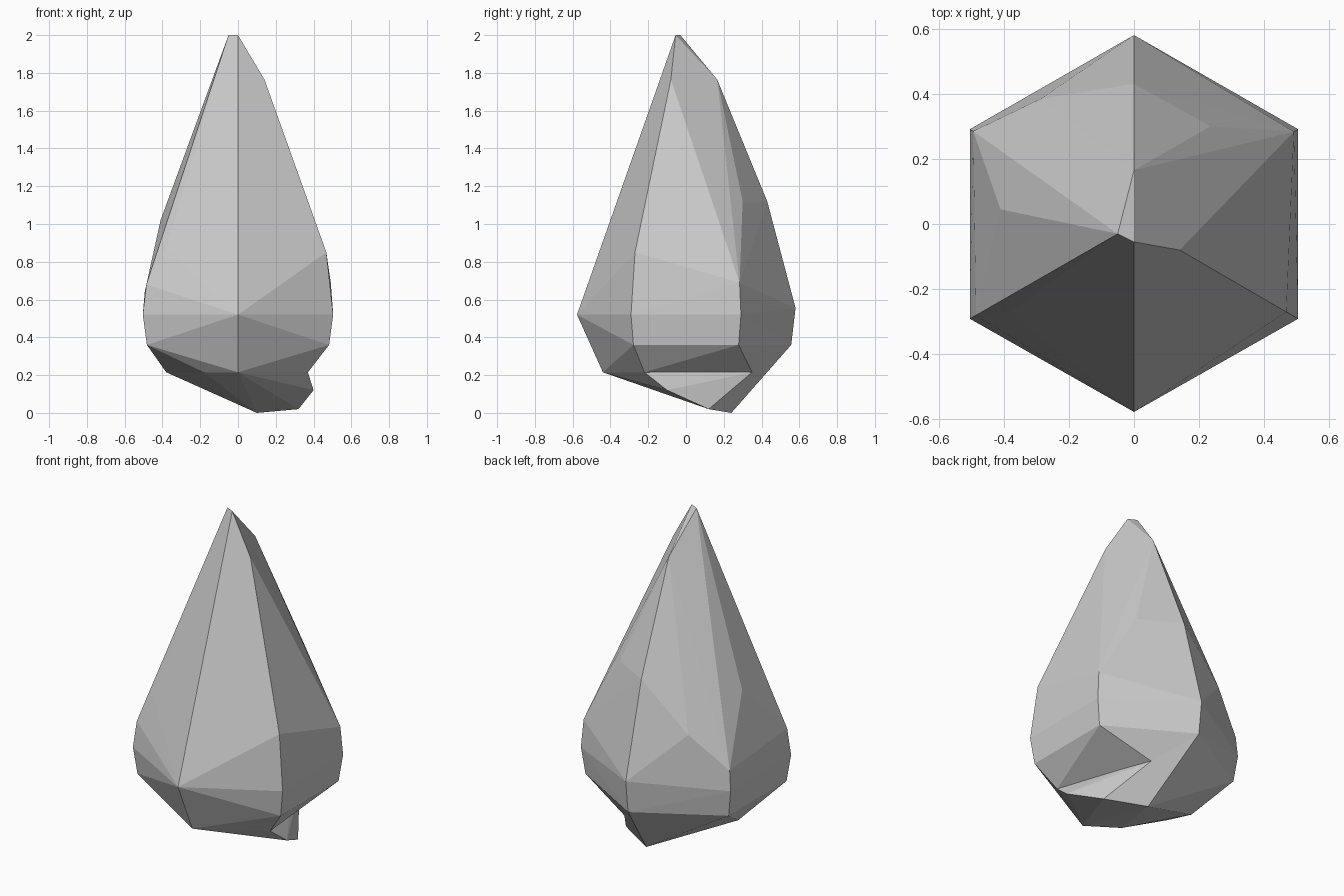
import bpy, bmesh
from math import sin, cos, radians

if "Cube" in bpy.data.objects:
    bpy.data.objects.remove(bpy.data.objects["Cube"])

# Six corner directions of the crystal's hexagonal section
ANGLE = {"F": -90, "FR": -30, "BR": 30, "B": 90, "BL": 150, "FL": 210}


def corner(name, r, z):
    a = radians(ANGLE[name])
    return (r * cos(a), r * sin(a), z)


def faceted(name, points):
    """Closed flat-shaded stone wrapped around its corner points."""
    bm = bmesh.new()
    for p in points:
        bm.verts.new(p)
    res = bmesh.ops.convex_hull(bm, input=bm.verts[:])
    loose = {g for k in ("geom_interior", "geom_unused") for g in res[k]
             if isinstance(g, bmesh.types.BMVert)}
    bmesh.ops.delete(bm, geom=list(loose), context='VERTS')
    bmesh.ops.dissolve_limit(bm, angle_limit=radians(1),
                             verts=bm.verts[:], edges=bm.edges[:])
    bmesh.ops.recalc_face_normals(bm, faces=bm.faces[:])
    mesh = bpy.data.meshes.new(name)
    bm.to_mesh(mesh)
    bm.free()
    obj = bpy.data.objects.new(name, mesh)
    bpy.context.collection.objects.link(obj)
    return obj


# Girdle: widest ring and the bevelled ring below it
girdle = [corner(c, 0.582, 0.52) for c in ("FR", "BR", "BL", "FL")]
girdle += [corner("F", 0.577, 0.52), corner("B", 0.58, 0.555)]
lower = [corner(c, 0.557, 0.36) for c in ("FR", "BR", "B", "BL", "FL")]

# Shoulders: irregular chips where the point starts to taper
shoulders = [
    corner("FR", 0.54, 0.85), corner("BR", 0.567, 0.69),
    corner("BL", 0.57, 0.64), corner("FL", 0.56, 0.68),
    corner("B", 0.43, 1.12), (0.235, 0.30, 1.12),
    (-0.41, 0.045, 1.02), (-0.285, 0.385, 0.84),
    (-0.385, 0.215, 0.85), (-0.38, -0.27, 0.87),
]

# Tip: short ridge with a sloped chip behind it
tip = [(0, -0.055, 2), (-0.05, -0.03, 2),
       (0.14, -0.08, 1.765), (0, 0.165, 1.765)]

# Underside corners shared by the body and the broken foot
underside = [(0, -0.44, 0.215), (0.37, -0.22, 0.215), (0.17, 0.35, 0.215),
             (-0.38, 0.04, 0.215), (-0.18, -0.32, 0.215)]

body = faceted("crystal", girdle + lower + shoulders + tip + underside)

# Broken foot: jagged lump below the body, leaning to the back right
foot_tip = [(0.4, -0.1, 0.12), (0.32, 0.12, 0.02), (0.1, 0.24, 0)]
foot = faceted("broken_foot", underside + foot_tip
               + [corner("B", 0.557, 0.36), corner("BL", 0.557, 0.36)])

# Weld body and foot into one skin with nothing left inside
weld = body.modifiers.new("weld_foot", 'BOOLEAN')
weld.operation = 'UNION'
weld.solver = 'EXACT'
weld.object = foot
bpy.context.view_layer.update()
skin = bpy.data.meshes.new_from_object(
    body.evaluated_get(bpy.context.evaluated_depsgraph_get()))
body.modifiers.clear()
body.data = skin
bpy.data.objects.remove(foot)
